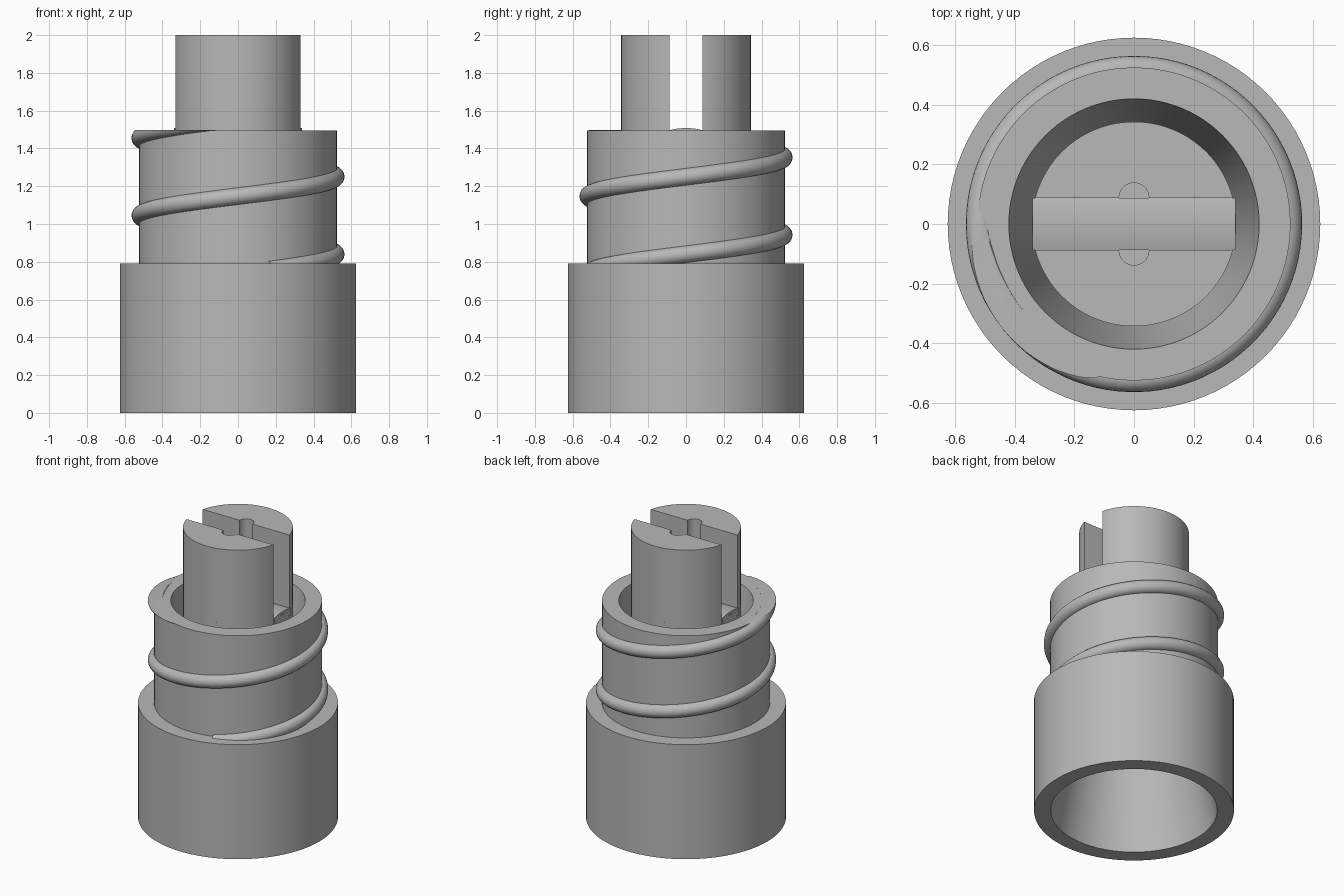
import bpy, bmesh
from math import pi, sin, cos, asin, sqrt, tau
from mathutils import Vector

cube = bpy.data.objects.get("Cube")
if cube:
    bpy.data.objects.remove(cube, do_unlink=True)

# One plain grey for every part
grey = bpy.data.materials.new("plain grey")
grey.use_nodes = True
colour = (0.48, 0.48, 0.48, 1)
grey.diffuse_color = colour
grey.node_tree.nodes["Principled BSDF"].inputs["Base Color"].default_value = colour

UP = Vector((0, 0, 1))
RIM = 1.495
POST_R = 0.343
SLOT = 0.088


def finish(name, bm):
    bmesh.ops.remove_doubles(bm, verts=bm.verts, dist=1e-5)
    bmesh.ops.recalc_face_normals(bm, faces=bm.faces)
    mesh = bpy.data.meshes.new(name)
    bm.to_mesh(mesh)
    bm.free()
    mesh.materials.append(grey)
    obj = bpy.data.objects.new(name, mesh)
    bpy.context.collection.objects.link(obj)
    bpy.ops.object.select_all(action='DESELECT')
    obj.select_set(True)
    bpy.context.view_layer.objects.active = obj
    bpy.ops.object.shade_smooth_by_angle(angle=pi / 6)
    return obj


def lathe(name, profile, steps=96):
    bm = bmesh.new()
    verts = [bm.verts.new((r, 0, z)) for r, z in profile]
    edges = [bm.edges.new(pair) for pair in zip(verts, verts[1:])]
    bmesh.ops.spin(bm, geom=verts + edges, axis=UP, cent=(0, 0, 0),
                   angle=tau, steps=steps)
    return finish(name, bm)


def extrude(name, points, offset):
    bm = bmesh.new()
    face = bm.faces.new([bm.verts.new(p) for p in points])
    out = bmesh.ops.extrude_face_region(bm, geom=[face], use_keep_orig=True)
    top = [v for v in out["geom"] if isinstance(v, bmesh.types.BMVert)]
    bmesh.ops.translate(bm, verts=top, vec=offset)
    return finish(name, bm)


# Stepped body: tapered socket underneath, funnel above, slot floor core inside
lathe("body", [(0, 0.75), (0.37, 0.75), (0.52, 0), (0.625, 0), (0.625, 0.79),
               (0.525, 0.79), (0.525, RIM), (0.42, RIM), (POST_R, 0.95),
               (POST_R, RIM - 0.005), (0, RIM - 0.005)])

# Two post halves with a half-round notch in each slot wall
start = asin(SLOT / POST_R)
for side, name in ((1, "post_half_back"), (-1, "post_half_front")):
    outline = []
    for i in range(49):
        a = start + (pi - 2 * start) * i / 48
        outline.append((POST_R * cos(a), side * POST_R * sin(a), 1.4))
    for i in range(17):
        a = pi - pi * i / 16
        outline.append((0.05 * cos(a), side * (SLOT + 0.05 * sin(a)), 1.4))
    extrude(name, outline, (0, 0, 0.6))

# Gently arched slot floor
arch = [(-0.34, -SLOT, 1.45)]
for i in range(13):
    y = SLOT * (i / 6 - 1)
    arch.append((-0.34, y, 1.508 - 0.34 + sqrt(0.34 ** 2 - y * y)))
arch.append((-0.34, SLOT, 1.45))
extrude("slot_floor", arch, (0.68, 0, 0))

# Round spiral thread, trimmed flush with the rim
PITCH, TURNS, STEPS = 0.41, 2.1, 200
begin = -0.4 * pi
bm = bmesh.new()
ring = []
for i in range(20):
    a = tau * i / 20
    r = 0.518 + 0.046 * cos(a)
    ring.append(bm.verts.new((r * cos(begin), r * sin(begin),
                              0.84 + PITCH * begin / tau + 0.046 * sin(a))))
edges = [bm.edges.new((ring[i - 1], ring[i])) for i in range(20)]
bmesh.ops.spin(bm, geom=ring + edges, axis=UP, cent=(0, 0, 0), angle=tau * TURNS,
               steps=STEPS, dvec=(0, 0, PITCH * TURNS / STEPS))
cut = bmesh.ops.bisect_plane(bm, geom=bm.verts[:] + bm.edges[:] + bm.faces[:],
                             plane_co=(0, 0, RIM + 0.003), plane_no=UP, clear_outer=True)
rim_edges = [e for e in bm.edges if e.is_boundary and
             all(v.co.z > RIM for v in e.verts)]
bmesh.ops.holes_fill(bm, edges=rim_edges, sides=0)
finish("spiral_thread", bm)
